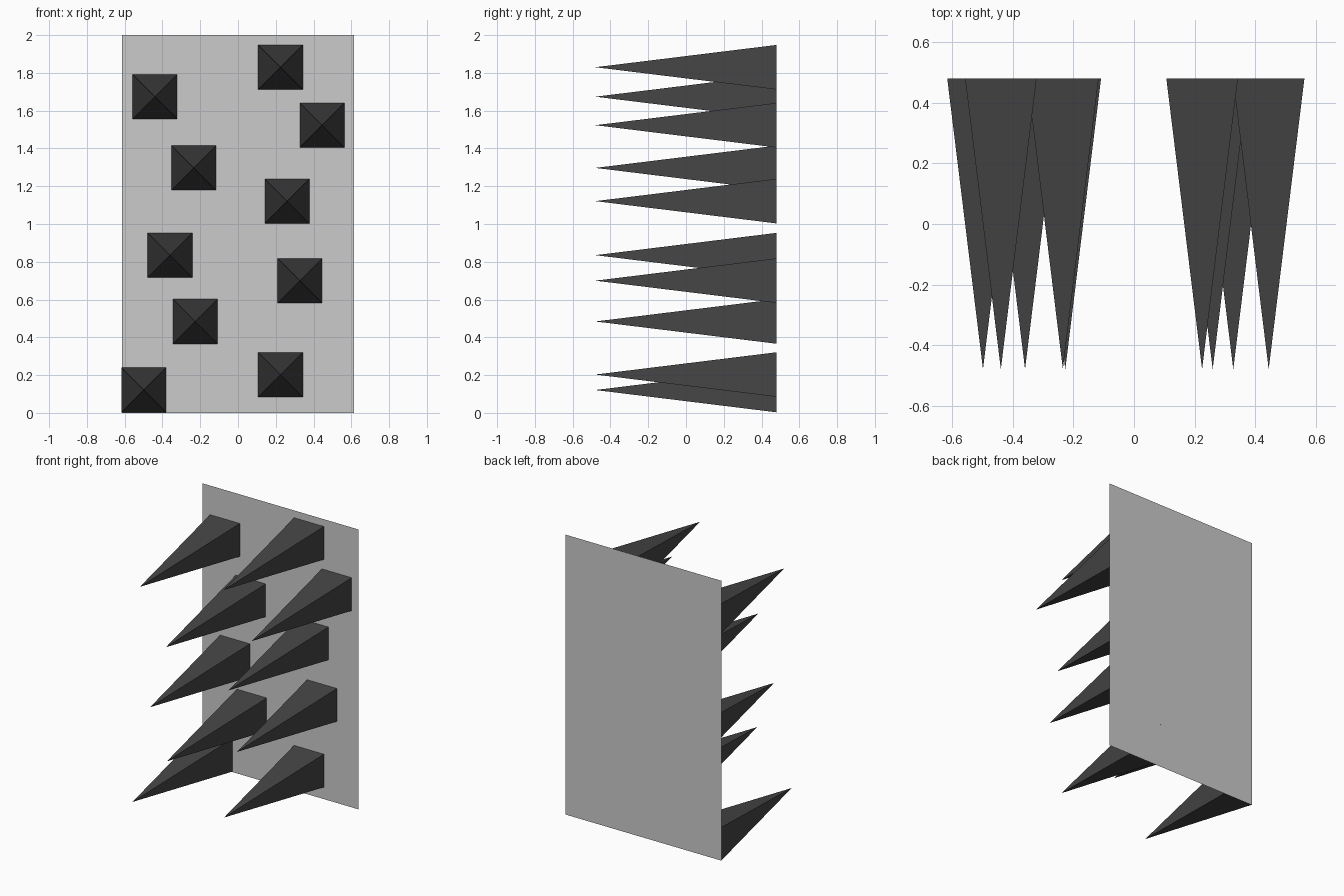
import bpy, bmesh, math
from mathutils import Matrix

if "Cube" in bpy.data.objects:
    bpy.data.objects.remove(bpy.data.objects["Cube"])

WIDTH, HEIGHT, DEPTH = 1.23, 2.0, 0.96
BASE_HALF = 0.118


def make_material(name, color):
    mat = bpy.data.materials.new(name)
    mat.diffuse_color = color
    mat.use_nodes = True
    mat.node_tree.nodes["Principled BSDF"].inputs["Base Color"].default_value = mat.diffuse_color
    return mat


def finish(name, bm, location, mat=None):
    mesh = bpy.data.meshes.new(name)
    bm.to_mesh(mesh)
    bm.free()
    if mat:
        mesh.materials.append(mat)
    obj = bpy.data.objects.new(name, mesh)
    obj.location = location
    bpy.context.collection.objects.link(obj)
    return obj


# Back plate: a single flat sheet facing the front
bm = bmesh.new()
bmesh.ops.create_grid(bm, x_segments=1, y_segments=1, size=0.5,
                      matrix=Matrix.Rotation(math.pi / 2, 4, 'X')
                      @ Matrix.Diagonal((WIDTH, HEIGHT, 1, 1)))
finish("back_plate", bm, (0, DEPTH / 2, HEIGHT / 2))

# Spikes: square pyramids, open where they meet the plate, pointing forward
dark = make_material("dark_spike", (0.06, 0.06, 0.06, 1))
spike_centres = [
    (-0.44, 1.674), (0.225, 1.83), (0.445, 1.523), (-0.235, 1.297),
    (0.26, 1.121), (-0.36, 0.835), (0.328, 0.70), (-0.227, 0.484),
    (0.225, 0.203), (-0.499, 0.121),
]
for i, (x, z) in enumerate(spike_centres, 1):
    bm = bmesh.new()
    bmesh.ops.create_cone(bm, cap_ends=False, segments=4,
                          radius1=BASE_HALF * math.sqrt(2), radius2=0, depth=DEPTH,
                          matrix=Matrix.Rotation(math.pi / 2, 4, 'X')
                          @ Matrix.Rotation(math.pi / 4, 4, 'Z'))
    bmesh.ops.remove_doubles(bm, verts=bm.verts, dist=1e-4)
    finish(f"spike_{i}", bm, (x, 0, z), dark)
